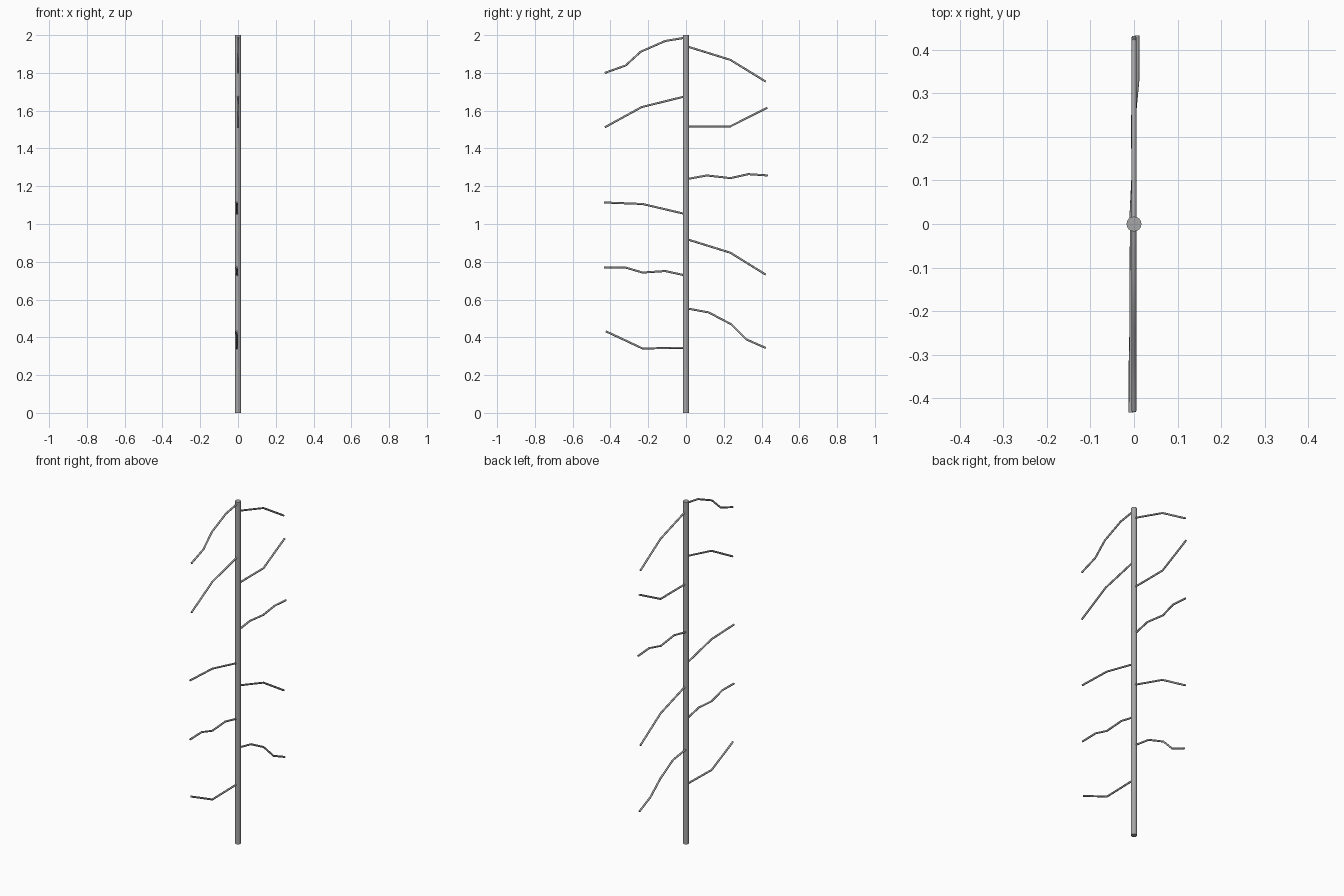
import bpy

if "Cube" in bpy.data.objects:
    bpy.data.objects.remove(bpy.data.objects["Cube"])

# Path points (y, z, x) of each twig, listed from the trunk outward
LEFT = [
    [(0, 1.987, 0), (-.11, 1.969, 0), (-.24, 1.912, 0), (-.32, 1.839, 0), (-.43, 1.8, 0)],
    [(0, 1.677, 0), (-.235, 1.619, 0), (-.43, 1.512, 0)],
    [(0, 1.052, -.004), (-.23, 1.106, -.005), (-.433, 1.114, -.007)],
    [(0, .727, -.004), (-.11, .751, -.005), (-.23, .743, -.005), (-.325, .771, -.007), (-.433, .769, -.007)],
    [(0, .345, -.004), (-.23, .341, -.005), (-.424, .432, -.007)],
]
RIGHT = [
    [(0, 1.942, 0), (.235, 1.869, 0), (.422, 1.754, 0)],
    [(0, 1.517, 0), (.235, 1.517, 0), (.43, 1.616, 0)],
    [(0, 1.237, -.006), (.11, 1.257, 0), (.235, 1.243, -.002), (.33, 1.264, .007), (.433, 1.257, .007)],
    [(0, .921, 0), (.235, .848, 0), (.422, .732, 0)],
    [(0, .554, -.006), (.12, .532, 0), (.24, .469, -.002), (.32, .389, .006), (.422, .344, .006)],
]

bark = bpy.data.materials.new("bark_grey")
bark.diffuse_color = (0.38, 0.38, 0.38, 1)
bark.use_nodes = True
bark.node_tree.nodes["Principled BSDF"].inputs["Base Color"].default_value = bark.diffuse_color


def twig(name, path):
    curve = bpy.data.curves.new(name, 'CURVE')
    curve.dimensions = '3D'
    curve.bevel_depth = 0.0053
    curve.bevel_resolution = 2
    curve.use_fill_caps = True
    curve.materials.append(bark)
    spline = curve.splines.new('POLY')
    spline.points.add(len(path) - 1)
    for point, (y, z, x) in zip(spline.points, path):
        point.co = (x, y, z, 1)
    spline.use_smooth = True
    bpy.context.collection.objects.link(bpy.data.objects.new(name, curve))


# Trunk
bpy.ops.mesh.primitive_cylinder_add(vertices=16, radius=0.0172, depth=2, location=(0, 0, 1))
trunk = bpy.context.object
trunk.name = "trunk"
trunk.data.materials.append(bark)
bpy.ops.object.shade_smooth_by_angle()

# Twigs on both sides
for side, paths in (("left", LEFT), ("right", RIGHT)):
    for i, path in enumerate(paths, 1):
        twig(f"{side}_twig_{i}", path)
